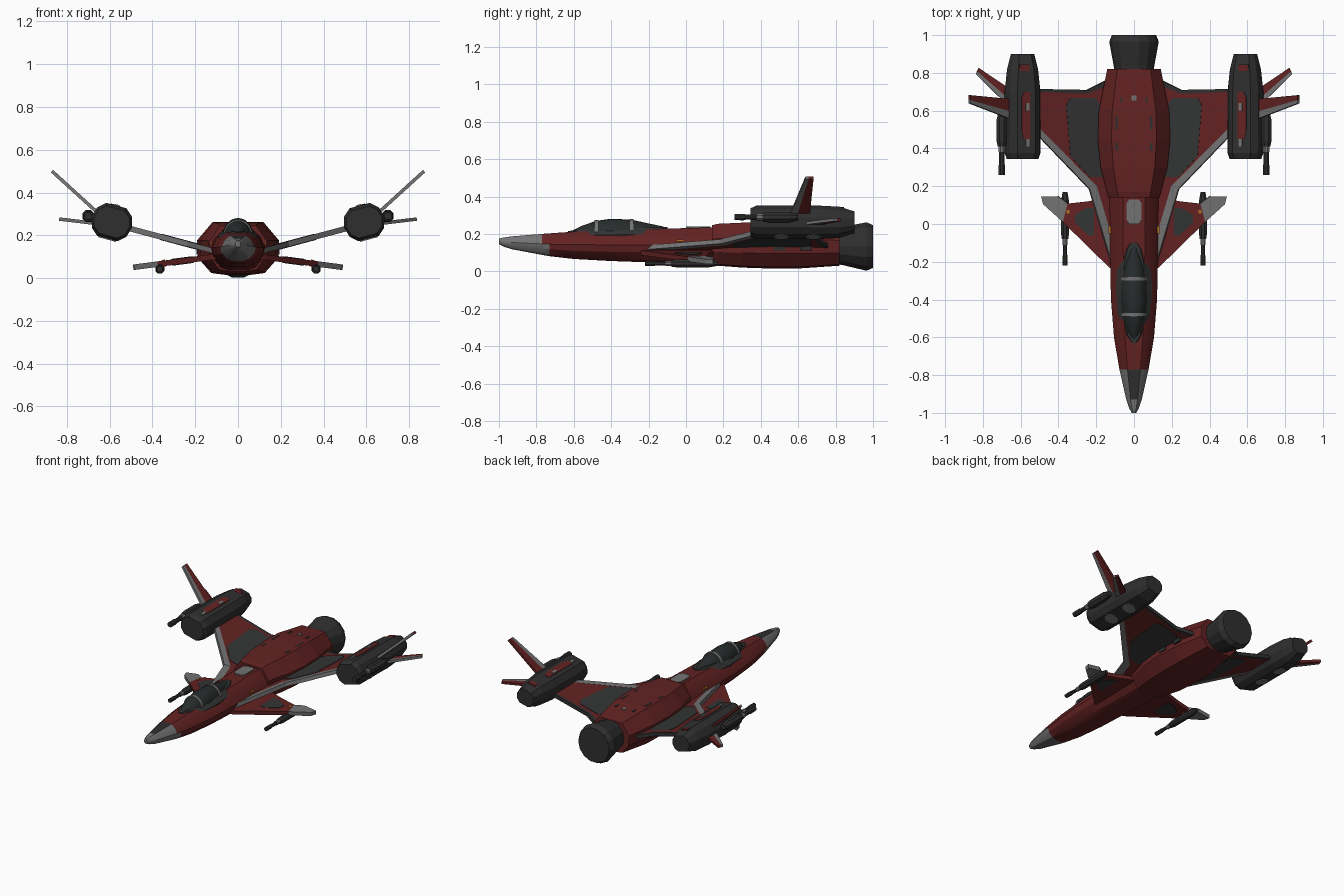
import bpy, bmesh, math
from mathutils import Vector

if "Cube" in bpy.data.objects:
    bpy.data.objects.remove(bpy.data.objects["Cube"])


def material(name, r, g, b):
    m = bpy.data.materials.new(name)
    m.diffuse_color = (r, g, b, 1)
    m.use_nodes = True
    m.node_tree.nodes["Principled BSDF"].inputs["Base Color"].default_value = m.diffuse_color
    return m


RED = material("dark_red", 0.125, 0.016, 0.016)
GREY = material("mid_grey", 0.17, 0.17, 0.17)
DARK = material("charcoal", 0.028, 0.028, 0.028)
PANEL = material("panel_grey", 0.033, 0.034, 0.034)
GLASS = material("canopy_glass", 0.021, 0.025, 0.025)
ORANGE = material("orange", 0.45, 0.16, 0.02)


def finish(name, bm, mats, mirror=False, smooth=False, rule=None):
    bmesh.ops.recalc_face_normals(bm, faces=bm.faces)
    if rule:
        for f in bm.faces:
            f.material_index = rule(f.calc_center_median(), f.normal)
    me = bpy.data.meshes.new(name)
    bm.to_mesh(me)
    bm.free()
    ob = bpy.data.objects.new(name, me)
    bpy.context.collection.objects.link(ob)
    for m in mats:
        me.materials.append(m)
    if mirror:
        ob.modifiers.new("mirror", "MIRROR")
    if smooth:
        bpy.ops.object.select_all(action="DESELECT")
        ob.select_set(True)
        bpy.context.view_layer.objects.active = ob
        bpy.ops.object.shade_smooth_by_angle(angle=math.radians(28))
    return ob


def loft(name, rings, half, mats, cx=0, tilt=0, **kw):
    """Skin a symmetric profile along y; each ring is (y, half width, z low, z high)."""
    prof = half + [(-u, v) for u, v in reversed(half) if u > 1e-4]
    bm = bmesh.new()
    loops = []
    for y, hw, lo, hi in rings:
        c, s, mid, hh = math.cos(tilt), math.sin(tilt), (lo + hi) / 2, (hi - lo) / 2
        loops.append([bm.verts.new((cx + u * hw * c - v * hh * s, y, mid + u * hw * s + v * hh * c))
                      for u, v in prof])
    n = len(prof)
    for a, b in zip(loops, loops[1:]):
        for i in range(n):
            bm.faces.new((a[i], a[(i + 1) % n], b[(i + 1) % n], b[i]))
    bm.faces.new(loops[0])
    bm.faces.new(loops[-1])
    return finish(name, bm, mats, **kw)


def slab(name, pts, plane, thick, mat, mirror=True):
    """Flat plate with outline in xy, lying on the sloped plane (x0, z0, slope)."""
    x0, z0, k = plane
    nrm = Vector((-k, 0, 1)).normalized() * thick / 2
    bm = bmesh.new()
    mid = [Vector((x, y, z0 + k * (x - x0))) for x, y in pts]
    top = [bm.verts.new(p + nrm) for p in mid]
    bot = [bm.verts.new(p - nrm) for p in mid]
    bm.faces.new(top)
    bm.faces.new(bot)
    n = len(pts)
    for i in range(n):
        bm.faces.new((top[i], top[(i + 1) % n], bot[(i + 1) % n], bot[i]))
    return finish(name, bm, [mat], mirror)


def rect(x1, x2, y1, y2):
    return [(x1, y1), (x2, y1), (x2, y2), (x1, y2)]


def half_circle(n, end=math.pi):
    return [(math.sin(end * (i + .5) / n), math.cos(end * (i + .5) / n)) for i in range(n)]


# Forward fuselage with grey nose and dark upper nose patch
hull = [(.45, 1), (.8, .6), (1, .05), (.92, -.4), (.62, -.85), (.3, -1)]
loft("fuselage", [(-1, .012, .145, .175), (-.975, .026, .132, .181), (-.93, .041, .118, .187),
                  (-.77, .077, .088, .2), (-.73, .084, .081, .203), (-.6, .106, .066, .212),
                  (-.4, .122, .055, .22), (-.2, .126, .048, .226), (.2, .132, .033, .236)],
     hull, [RED, GREY, DARK], smooth=True,
     rule=lambda c, n: 0 if c.y > -.74 or (c.y > -.77 and n.z > .3)
     else (2 if n.z > .9 and c.y > -.94 else 1))

# Engine cowl
cowl = [(.62, 1), (1, .3), (.98, -.35), (.65, -.93), (.3, -1)]
loft("engine_cowl", [(.14, .135, .032, .247), (.17, .143, .03, .254), (.3, .177, .02, .26),
                     (.45, .192, .015, .262), (.6, .186, .015, .261), (.82, .142, .03, .238)],
     cowl, [RED])

# Engine nozzle
loft("engine_nozzle", [(.79, .1, .04, .236), (.84, .108, .03, .241), (.965, .131, 0, .265),
                       (1, .117, .015, .25)], half_circle(7), [DARK])

# Canopy with surround and frame hoops
loft("canopy_surround", [(-.63, .015, .15, .216), (-.59, .055, .15, .219), (-.48, .085, .15, .225),
                         (-.35, .096, .15, .23), (-.22, .088, .15, .234), (-.13, .055, .15, .236),
                         (-.1, .025, .15, .236)], [(.6, 1), (1, .15), (1, -1)], [PANEL])
dome = [(math.sin(i * math.pi / 12), 2 * math.cos(i * math.pi / 12) - 1) for i in range(7)]
loft("canopy", [(-.61, .012, .2, .217), (-.56, .043, .2, .242), (-.48, .064, .2, .27),
                (-.4, .071, .2, .281), (-.29, .068, .2, .276), (-.2, .05, .2, .256),
                (-.12, .022, .2, .239)], dome, [GLASS], smooth=True)
for y, w, h in ((-.48, .064, .27), (-.29, .068, .276)):
    loft("canopy_hoop", [(y - .009, w + .004, .2, h + .004), (y + .009, w + .004, .2, h + .004)],
         dome, [GREY])

# Dorsal hatch, cowl slots and side vents
slab("dorsal_hatch", [(.025, .0), (.04, .02), (.04, .11), (.025, .13), (-.025, .13),
                      (-.04, .11), (-.04, .02), (-.025, .0)], (0, .235, 0), .009, GREY, False)
for x, y1, y2 in ((.085, .39, .43), (.085, .5, .57), (.06, .64, .67)):
    slab("cowl_slot", rect(x, x + .012, y1, y2), (0, .26 - max(0, y1 - .6) * .1, 0), .006, DARK)
slab("cowl_light", rect(-.012, .012, .655, .68), (0, .254, 0), .008, GREY, False)
for y in (.5, .64):
    loft("side_vent", [(y - .03, .006, .11, .135), (y + .03, .006, .11, .135)],
         [(1, 1), (1, -1)], [DARK], cx=.187, mirror=True)

# Main wings: red skin, grey leading edge, dark trailing edge, inset panels
wing = (.2, .15, .267)
slab("wing", [(.1, -.05), (.125, -.05), (.2, .2), (.52, .525), (.52, .7), (.25, .69), (.1, .75)],
     wing, .024, RED)
slab("wing_leading_edge_inner", [(.1, -.24), (.125, -.19), (.237, .185), (.2, .2), (.125, -.05),
                                 (.1, -.05)], wing, .024, GREY)
slab("wing_leading_edge_outer", [(.237, .185), (.52, .48), (.52, .525), (.2, .2)], wing, .026, GREY)
slab("wing_trailing_edge", [(.1, .75), (.25, .69), (.52, .7), (.52, .715), (.25, .71), (.12, .775)],
     wing, .024, DARK)
slab("wing_panel", [(.17, .25), (.24, .25), (.34, .36), (.362, .63), (.34, .668), (.21, .668),
                    (.17, .62)], wing, .03, PANEL)
slab("wing_light", rect(.122, .134, -.05, -.01), (.12, .165, 0), .01, ORANGE)

# Lower forward wings with grey tips
fore = (.17, .092, -.13)
slab("fore_wing", [(.1, -.25), (.13, -.23), (.375, .01), (.35, .108), (.24, .12), (.1, .15)],
     fore, .026, RED)
slab("fore_wing_tip", [(.375, .01), (.48, .105), (.49, .145), (.4, .147), (.35, .108)],
     fore, .026, GREY)
slab("fore_wing_panel", [(.21, -.06), (.24, -.06), (.31, .01), (.31, .05), (.25, .085), (.21, .085)],
     fore, .032, PANEL)
slab("fore_wing_light", rect(.34, .355, .055, .075), fore, .034, ORANGE)


# Guns, built as a body, a collar and a barrel
def gun(name, cx, z, y0, y1, y2, r):
    def tube(part, sections, mat):
        loft(name + part, [(y, q, z - q, z + q) for y, q in sections], half_circle(4), [mat],
             cx=cx, mirror=True)
    tube("_body", [(y1, r * .8), (y1 + .03, r), (y2 - .05, r), (y2, r * .6)], DARK)
    tube("_collar", [(y1 - .03, r * .66), (y1 + .005, r * .66)], GREY)
    tube("_barrel", [(y0, r * .6), (y0 + .05, r * .62), (y0 + .06, r * .5), (y1, r * .5)], DARK)


gun("fore_gun", .365, .042, -.22, -.08, .17, .023)
gun("pod_gun", .7, .29, .26, .41, .6, .03)

# Wing-tip pods
px, pz, tilt = .59, .262, math.atan(.267)
pod = [(.5, 1), (.85, .62), (1, 0), (.85, -.62), (.5, -1)]
loft("wing_pod", [(y, w, pz - h, pz + h) for y, w, h in
                  ((.345, .087, .066), (.375, .098, .079), (.7, .098, .08), (.82, .085, .075),
                   (.9, .064, .052))], pod, [DARK], cx=px, tilt=tilt, mirror=True)
pod_top = (.57, .339, .267)
pod_base = (.611, .185, .267)
slab("pod_stripe", [(.55, .45), (.585, .45), (.595, .5), (.595, .67), (.58, .7), (.55, .7)],
     pod_top, .007, RED)
for y in (.43, .62):
    slab("pod_marker", rect(.556, .574, y - .02, y + .02), pod_top, .012, GREY)
slab("pod_rear_patch", rect(.555, .605, .81, .845), (.575, .333, .267), .008, RED)
for y in (.51, .68):
    ring = [(.611 + .042 * math.cos(a * math.pi / 6), y + .042 * math.sin(a * math.pi / 6))
            for a in range(12)]
    slab("pod_underside_disc", ring, pod_base, .009, GREY)

# Pod fins: steep upper fin and flatter swept lower fin
upper = (.65, .3, .91)
slab("upper_fin", [(.64, .59), (.87, .656), (.87, .682), (.64, .66)], upper, .016, RED)
slab("upper_fin_edge", [(.64, .55), (.87, .638), (.87, .656), (.64, .59)], upper, .016, GREY)
lower = (.66, .255, .12)
slab("lower_fin", [(.65, .65), (.831, .808), (.822, .826), (.65, .71)], lower, .016, RED)
slab("lower_fin_edge", [(.65, .61), (.836, .792), (.831, .808), (.65, .65)], lower, .016, GREY)
